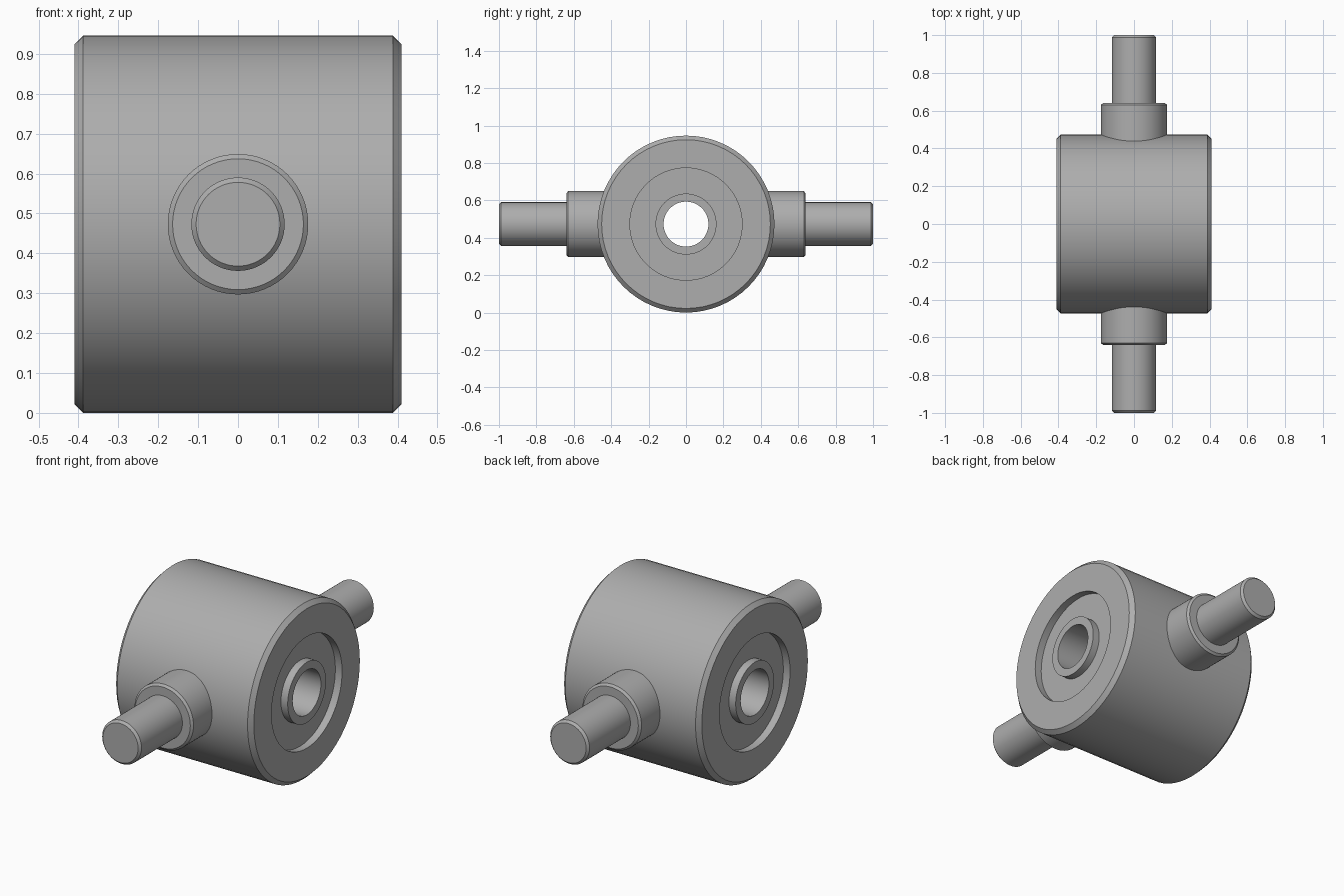
import bpy, bmesh, math
from mathutils import Matrix

if "Cube" in bpy.data.objects:
    bpy.data.objects.remove(bpy.data.objects["Cube"])

R = 0.473          # barrel radius, also height of both axes
HALF = 0.41        # half length of barrel
SIDES = 64

metal = bpy.data.materials.new("grey metal")
metal.diffuse_color = (0.42, 0.42, 0.42, 1)
metal.use_nodes = True
metal.node_tree.nodes["Principled BSDF"].inputs["Base Color"].default_value = metal.diffuse_color


def lathe(name, profile, axis, closed=True, flip=False):
    """Spin a (distance along axis, radius) profile about the x or y axis."""
    bm = bmesh.new()
    rings = []
    for d, r in profile:
        if r == 0:
            rings.append([bm.verts.new((d, 0, 0))] * SIDES)
        else:
            rings.append([bm.verts.new((d, r * math.cos(2 * math.pi * i / SIDES),
                                        r * math.sin(2 * math.pi * i / SIDES)))
                          for i in range(SIDES)])
    pairs = list(zip(rings, rings[1:]))
    if closed:
        pairs.append((rings[-1], rings[0]))
    for a, b in pairs:
        for i in range(SIDES):
            j = (i + 1) % SIDES
            bm.faces.new(list(dict.fromkeys((a[i], a[j], b[j], b[i]))))
    angle = {"x": 0, "y": math.pi / 2}[axis] + (math.pi if flip else 0)
    bm.transform(Matrix.Translation((0, 0, R)) @ Matrix.Rotation(angle, 4, "Z"))
    bmesh.ops.recalc_face_normals(bm, faces=bm.faces)
    me = bpy.data.meshes.new(name)
    bm.to_mesh(me)
    bm.free()
    me.materials.append(metal)
    ob = bpy.data.objects.new(name, me)
    bpy.context.collection.objects.link(ob)
    bpy.ops.object.select_all(action="DESELECT")
    ob.select_set(True)
    bpy.context.view_layer.objects.active = ob
    bpy.ops.object.shade_smooth_by_angle(angle=math.radians(30))
    return ob


def mirrored(half):
    """Add the mirror image of a half profile, in reverse order."""
    return half + [(-d, r) for d, r in reversed(half)]


# Barrel shell with chamfered rims
lathe("barrel", mirrored([(HALF, 0.355), (HALF, R - 0.022), (HALF - 0.022, R)]), "x")

# Core insert: bore, hub and annular groove on both ends
lathe("bored_core", mirrored([(HALF, 0.12), (HALF, 0.163), (HALF - 0.04, 0.163),
                              (HALF - 0.04, 0.30), (HALF, 0.30), (HALF, 0.355)]), "x")

# Trunnion bosses and pins, front and back
for label, flip in (("back", False), ("front", True)):
    lathe(label + "_boss", [(0.40, 0), (0.40, 0.176), (0.63, 0.176),
                            (0.64, 0.164), (0.64, 0)], "y", False, flip)
    lathe(label + "_pin", [(0.60, 0), (0.60, 0.117), (0.988, 0.117),
                           (1.0, 0.105), (1.0, 0)], "y", False, flip)
